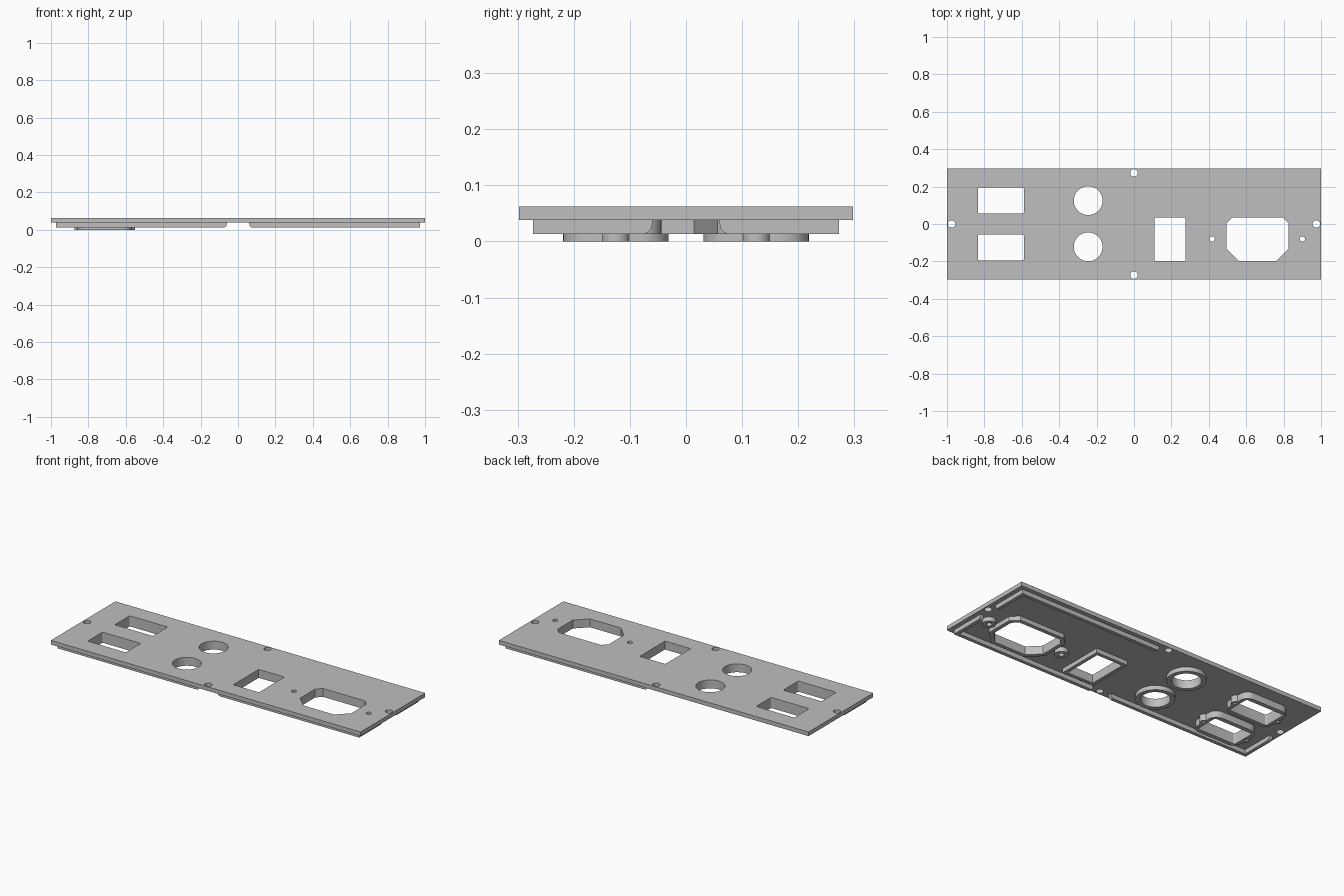
import bpy, bmesh
from math import pi, cos, sin
from mathutils import Matrix

if "Cube" in bpy.data.objects:
    bpy.data.objects.remove(bpy.data.objects["Cube"], do_unlink=True)

grey = bpy.data.materials.new("panel grey")
grey.use_nodes = True
grey.diffuse_color = (0.52, 0.52, 0.52, 1)
grey.node_tree.nodes["Principled BSDF"].inputs["Base Color"].default_value = grey.diffuse_color

# Heights of the layers
BOSS_BOTTOM, RIM_BOTTOM, PLATE_BOTTOM, PLATE_TOP = 0.0, 0.013, 0.038, 0.062


def extrude(name, loops, low, high, matrix=Matrix.Identity(4)):
    """Fill nested outlines (inner ones become holes) and extrude them."""
    curve = bpy.data.curves.new(name, "CURVE")
    curve.dimensions = "2D"
    curve.fill_mode = "BOTH"
    curve.extrude = (high - low) / 2
    for loop in loops:
        spline = curve.splines.new("POLY")
        spline.points.add(len(loop) - 1)
        for point, (x, y) in zip(spline.points, loop):
            point.co = (x, y, 0, 1)
        spline.use_cyclic_u = True
    temp = bpy.data.objects.new(name + " outline", curve)
    bpy.context.collection.objects.link(temp)
    bpy.context.view_layer.update()
    mesh = bpy.data.meshes.new_from_object(temp.evaluated_get(bpy.context.evaluated_depsgraph_get()))
    bpy.data.objects.remove(temp, do_unlink=True)
    bm = bmesh.new()
    bm.from_mesh(mesh)
    bmesh.ops.remove_doubles(bm, verts=bm.verts, dist=1e-5)
    bmesh.ops.transform(bm, matrix=matrix @ Matrix.Translation((0, 0, (low + high) / 2)), verts=bm.verts)
    bmesh.ops.recalc_face_normals(bm, faces=bm.faces)
    bm.to_mesh(mesh)
    bm.free()
    mesh.materials.clear()
    mesh.materials.append(grey)
    obj = bpy.data.objects.new(name, mesh)
    bpy.context.collection.objects.link(obj)
    bpy.ops.object.select_all(action="DESELECT")
    obj.select_set(True)
    bpy.context.view_layer.objects.active = obj
    bpy.ops.object.shade_smooth_by_angle(angle=pi / 6)
    return obj


def arc(cx, cy, r, start, end, steps):
    return [(cx + r * cos(start + (end - start) * i / steps),
             cy + r * sin(start + (end - start) * i / steps)) for i in range(steps + 1)]


def circle(cx, cy, r, sides=48):
    return arc(cx, cy, r, 0, 2 * pi, sides)[:-1]


def rounded(cx, cy, a, b, r):
    points = []
    for i, (sx, sy) in enumerate(((1, 1), (-1, 1), (-1, -1), (1, -1))):
        points += arc(cx + sx * (a - r), cy + sy * (b - r), r, i * pi / 2, (i + 1) * pi / 2, 6)
    return points


def rect(cx, cy, a, b):
    return [(cx - a, cy - b), (cx + a, cy - b), (cx + a, cy + b), (cx - a, cy + b)]


def socket_outline(grow=0):
    """Power socket opening: large chamfers below, small ones above."""
    cx, cy = 0.66, -0.082
    a, b = 0.165 + grow, 0.117 + grow
    big, small = 0.065 + 0.59 * grow, 0.03 + 0.59 * grow
    half = [(a - big, -b), (a, big - b), (a, b - small), (a - small, b)]
    return [(cx + x, cy + y) for x, y in half] + [(cx - x, cy + y) for x, y in reversed(half)]


def connector_outline(cx, cy):
    """Rounded block with a half round screw tab on each end."""
    a, b, r, tab = 0.145, 0.094, 0.05, 0.025
    half = (arc(a - r, r - b, r, -pi / 2, 0, 8)
            + arc(a - 0.0075, 0, tab, -1.26, 1.26, 12)
            + arc(a - r, b - r, r, 0, pi / 2, 8))
    return [(cx + x, cy + y) for x, y in half] + [(cx - x, cy - y) for x, y in half]


# Openings shared by the plate and the rims beneath it
connectors = [(-0.712, 0.125), (-0.712, -0.125)]
rounds = [(-0.245, 0.125), (-0.245, -0.122)]
socket_screws = [(0.418, -0.08), (0.9, -0.08)]
panel_screws = [(0, 0.273), (0, -0.273), (0.975, 0), (-0.975, 0)]
switch = (0.192, -0.082, 0.083, 0.117)

openings = [rounded(x, y, 0.123, 0.069, 0.008) for x, y in connectors]
openings += [circle(x, y, 0.077) for x, y in rounds]
openings += [circle(x, y, 0.014, 24) for x, y in socket_screws]
openings += [circle(x, y, 0.02, 24) for x, y in panel_screws]
openings += [rect(*switch), socket_outline()]

# Face plate
extrude("face_plate", [rect(0, 0, 1, 0.298)] + openings, PLATE_BOTTOM, PLATE_TOP)

# Connector blocks with pilot holes
for i, (x, y) in enumerate(connectors):
    holes = [rounded(x, y, 0.123, 0.069, 0.008)]
    holes += [circle(x + s * 0.143, y, 0.009, 16) for s in (-1, 1)]
    extrude(f"connector_block_{i + 1}", [connector_outline(x, y)] + holes, BOSS_BOTTOM, PLATE_BOTTOM)

# Rims round the other openings
for i, (x, y) in enumerate(rounds):
    extrude(f"round_rim_{i + 1}", [circle(x, y, 0.102), circle(x, y, 0.077)], RIM_BOTTOM, PLATE_BOTTOM)
for i, (x, y) in enumerate(socket_screws):
    extrude(f"screw_boss_{i + 1}", [circle(x, y, 0.036, 32), circle(x, y, 0.014, 24)],
            RIM_BOTTOM, PLATE_BOTTOM)
sx, sy, sa, sb = switch
extrude("switch_rim", [rect(sx, sy, sa + 0.02, sb + 0.02), rect(*switch)], RIM_BOTTOM, PLATE_BOTTOM)
extrude("socket_rim", [socket_outline(0.022), socket_outline()], RIM_BOTTOM, PLATE_BOTTOM)

# Edge ribs in three corners, with rounded ends beside the screw holes
ALONG_X = Matrix(((1, 0, 0, 0), (0, 0, -1, 0), (0, 1, 0, 0), (0, 0, 0, 1)))
ALONG_Y = Matrix(((0, 0, 1, 0), (1, 0, 0, 0), (0, 1, 0, 0), (0, 0, 0, 1)))


def rib(name, side, end, wall_low, wall_high, matrix):
    r = 0.018
    profile = arc(0.06 + r, RIM_BOTTOM + r, r, pi, 1.5 * pi, 6)
    profile += [(end, RIM_BOTTOM), (end, PLATE_BOTTOM), (0.06, PLATE_BOTTOM)]
    extrude(name, [[(side * u, v) for u, v in profile]], wall_low, wall_high, matrix)


OUT_X, OUT_Y, WALL = 0.974, 0.273, 0.02
for label, sx, sy in (("front_left", 1, -1), ("back_left", 1, 1), ("front_right", -1, -1)):
    low, high = sorted((-sy * OUT_Y, -sy * (OUT_Y - WALL)))
    rib(label + "_long_rib", sx, OUT_X, low, high, ALONG_X)
    low, high = sorted((sx * OUT_X, sx * (OUT_X - WALL)))
    rib(label + "_short_rib", sy, OUT_Y - WALL, low, high, ALONG_Y)
